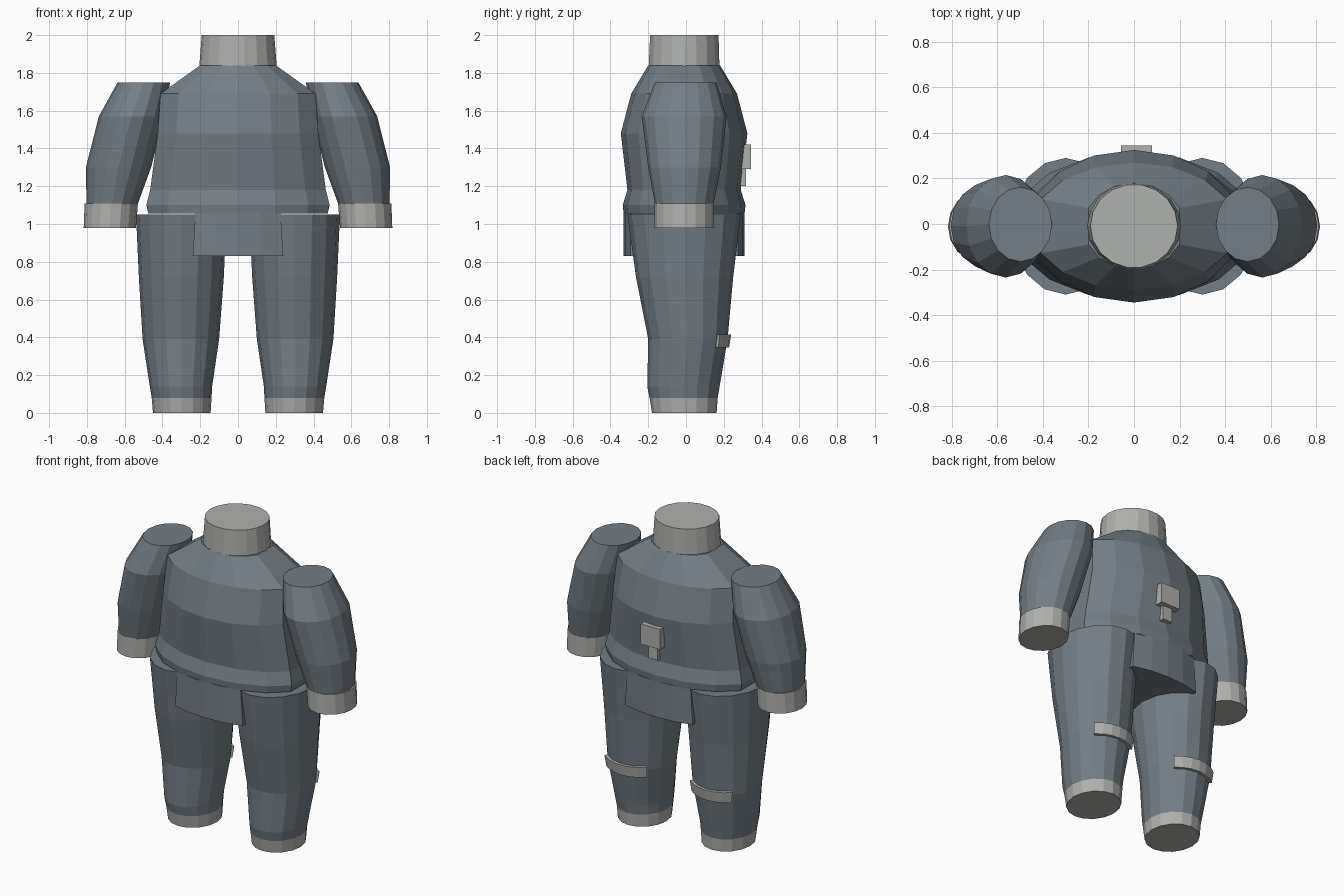
import bpy, math

if "Cube" in bpy.data.objects:
    bpy.data.objects.remove(bpy.data.objects["Cube"])


def material(name, rgb):
    m = bpy.data.materials.new(name)
    m.diffuse_color = (*rgb, 1)
    m.use_nodes = True
    m.node_tree.nodes["Principled BSDF"].inputs["Base Color"].default_value = m.diffuse_color
    return m


CLOTH = material("slate cloth", (0.175, 0.21, 0.24))
TRIM = material("light grey trim", (0.43, 0.44, 0.42))


def make(name, verts, faces, mat):
    me = bpy.data.meshes.new(name)
    me.from_pydata(verts, [], faces)
    me.materials.append(mat)
    ob = bpy.data.objects.new(name, me)
    bpy.context.collection.objects.link(ob)
    return ob


def skin(name, rings, mat):
    """Join equal-length counter-clockwise rings, bottom to top, with end caps."""
    n = len(rings[0])
    verts = [v for r in rings for v in r]
    faces = [(k * n + i, k * n + (i + 1) % n, (k + 1) * n + (i + 1) % n, (k + 1) * n + i)
             for k in range(len(rings) - 1) for i in range(n)]
    faces.append(tuple(reversed(range(n))))
    faces.append(tuple(range(len(verts) - n, len(verts))))
    return make(name, verts, faces, mat)


def extents_ring(z, x0, x1, y0, y1, angles):
    cx, cy, rx, ry = (x0 + x1) / 2, (y0 + y1) / 2, (x1 - x0) / 2, (y1 - y0) / 2
    return [(cx + rx * math.cos(a), cy + ry * math.sin(a), z) for a in angles]


def tube(name, rows, mat, n=16):
    angles = [2 * math.pi * i / n for i in range(n)]
    return skin(name, [extents_ring(*r, angles) for r in rows], mat)


def mirrored(rows, s):
    return rows if s > 0 else [(z, -x1, -x0, y0, y1) for z, x0, x1, y0, y1 in rows]


def box(name, x0, x1, y0, y1, z0, z1, mat):
    return skin(name, [[(x0, y0, z), (x1, y0, z), (x1, y1, z), (x0, y1, z)] for z in (z0, z1)], mat)


# Torso: oval rings with a flat strip on each side (half width, front, back)
degs = [25, 46, 68, 90, 112, 134, 155]
torso_angles = [math.radians(d) for d in degs + [d + 180 for d in degs]]
w = math.cos(torso_angles[0])
torso_rows = [(1.055, .475, -.33, .31), (1.10, .485, -.335, .315), (1.18, .465, -.31, .29),
              (1.48, .425, -.345, .325), (1.69, .41, -.29, .27), (1.84, .20, -.20, .18)]
skin("torso", [extents_ring(z, -x / w, x / w, y0, y1, torso_angles)
               for z, x, y0, y1 in torso_rows], CLOTH)

# Hip flap between the legs, curved front and back
flap = []
for z, x in ((.83, .24), (1.06, .225)):
    flap.append([(-x, -.295, z), (-x / 2, -.322, z), (0, -.33, z), (x / 2, -.322, z), (x, -.295, z),
                 (x, .275, z), (x / 2, .302, z), (0, .31, z), (-x / 2, .302, z), (-x, .275, z)])
skin("hip_flap", flap, CLOTH)

# Collar
tube("collar", [(1.835, -.205, .205, -.20, .18), (2.0, -.192, .192, -.193, .175)], TRIM, 18)

# Back pack: wide box over a small one
box("back_box", -.057, .08, .28, .345, 1.29, 1.42, TRIM)
box("back_box_lower", -.02, .045, .26, .318, 1.20, 1.29, TRIM)

leg = [(.08, .14, .457, -.193, .168), (.14, .137, .467, -.205, .178), (.39, .10, .505, -.20, .22),
       (.72, .075, .525, -.265, .25), (1.05, .06, .54, -.31, .29)]
foot_cuff = [(0, .145, .45, -.18, .162), (.08, .14, .457, -.193, .168)]
arm = [(1.08, .54, .802, -.16, .14), (1.30, .46, .805, -.20, .185),
       (1.57, .39, .737, -.235, .215), (1.75, .36, .637, -.165, .162)]
hand_cuff = [(.98, .54, .817, -.166, .146), (1.108, .53, .812, -.166, .146)]

for s, side in ((-1, "left"), (1, "right")):
    # Limbs and cuffs
    tube(side + "_leg", mirrored(leg, s), CLOTH)
    tube(side + "_foot_cuff", mirrored(foot_cuff, s), TRIM)
    tube(side + "_arm", mirrored(arm, s), CLOTH)
    tube(side + "_hand_cuff", mirrored(hand_cuff, s), TRIM)
    # Strap curving round the back of the leg
    slices = []
    for i in range(7):
        a = math.radians(132 - 14 * i)
        section = []
        for r, z, dy in ((-.02, .345, 0), (.015, .345, 0), (.026, .415, 0), (-.02, .415, 0)):
            section.append((s * .303 + (.20 + r) * math.cos(a), .005 + (.208 + r) * math.sin(a), z))
        slices.append(section[::-1])
    skin(side + "_leg_strap", slices[::-1], TRIM)

# Consistent outward normals
import bmesh
for ob in bpy.context.collection.objects:
    bm = bmesh.new()
    bm.from_mesh(ob.data)
    bmesh.ops.recalc_face_normals(bm, faces=bm.faces)
    bm.to_mesh(ob.data)
    bm.free()
